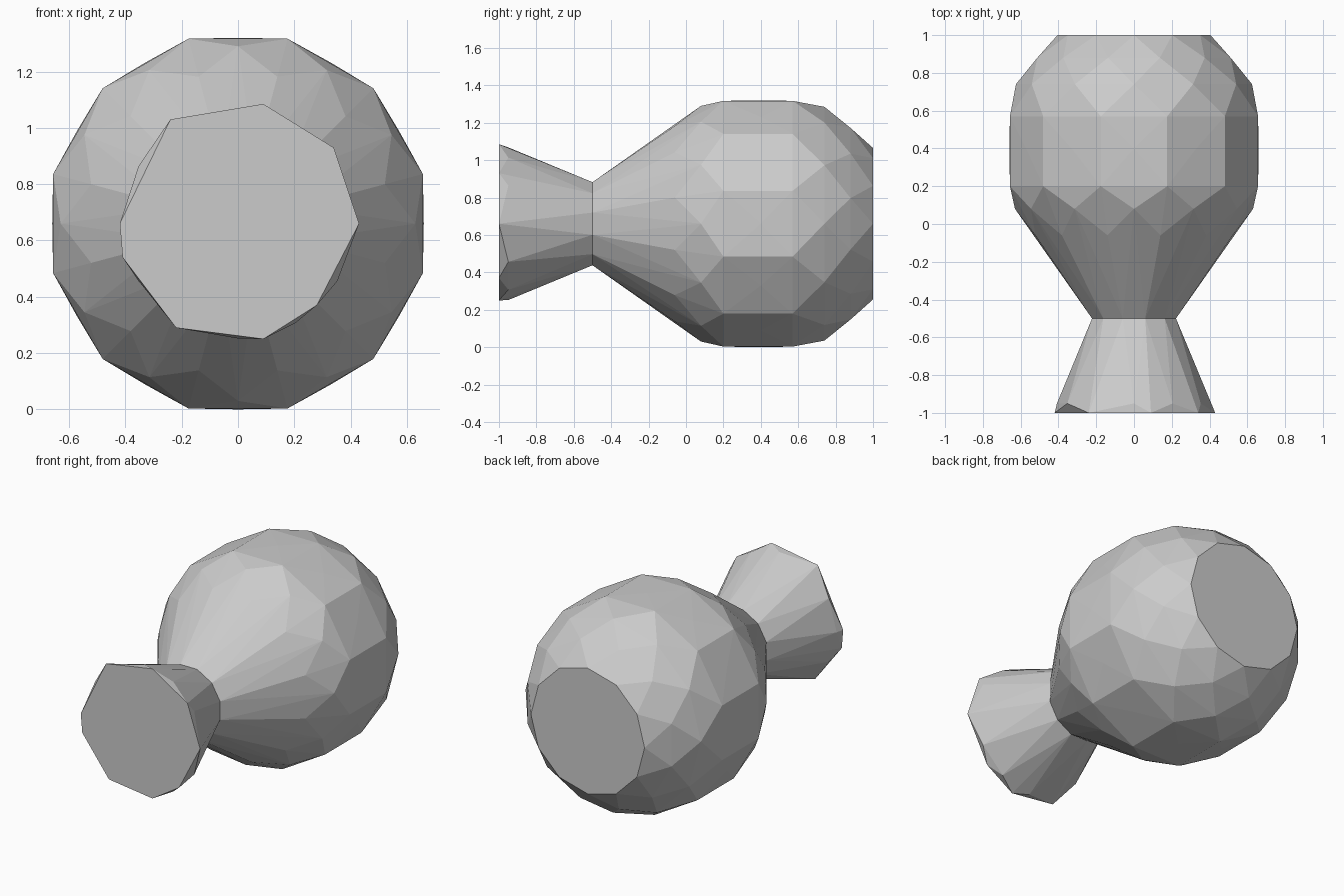
import bpy, bmesh
from math import cos, sin, radians

if "Cube" in bpy.data.objects:
    bpy.data.objects.remove(bpy.data.objects["Cube"])

CZ = 0.66  # height of the turning axis, which runs along y


def ring(y, r, sides, phase):
    return [(r * cos(radians(phase + 360 * i / sides)), y,
             CZ + r * sin(radians(phase + 360 * i / sides))) for i in range(sides)]


def hull(name, points):
    bm = bmesh.new()
    for p in points:
        bm.verts.new(p)
    res = bmesh.ops.convex_hull(bm, input=bm.verts[:])
    loose = [v for v in bm.verts if not v.link_faces]
    bmesh.ops.delete(bm, geom=loose, context='VERTS')
    bmesh.ops.dissolve_limit(bm, angle_limit=radians(1), verts=bm.verts[:], edges=bm.edges[:])
    bmesh.ops.recalc_face_normals(bm, faces=bm.faces[:])
    me = bpy.data.meshes.new(name)
    bm.to_mesh(me)
    bm.free()
    ob = bpy.data.objects.new(name, me)
    bpy.context.collection.objects.link(ob)
    return ob


# Faceted bulb: staggered rings from the neck to the flat end
bulb = []
for y, r, phase in [(-0.5, 0.23, 15), (-0.25, 0.395, 0), (-0.06, 0.54, 15),
                    (0.08, 0.63, 0), (0.2, 0.68, 15), (0.4, 0.66, 0),
                    (0.57, 0.68, 15), (0.74, 0.625, 0), (0.88, 0.53, 15), (1.0, 0.405, 0)]:
    bulb += ring(y, r, 12, phase)
hull("bulb", bulb)

# Flared neck with an uneven nine-sided rim
rim = [(0.09, 0.425), (0.34, 0.27), (0.43, 0.0), (0.28, -0.29), (0.09, -0.41),
       (-0.22, -0.37), (-0.41, -0.12), (-0.42, 0.0), (-0.24, 0.37)]
neck = [(x, -1.0, CZ + z) for x, z in rim]
neck += ring(-0.95, 0.408, 12, 0) + ring(-0.5, 0.23, 12, 15)
hull("flared_neck", neck)
